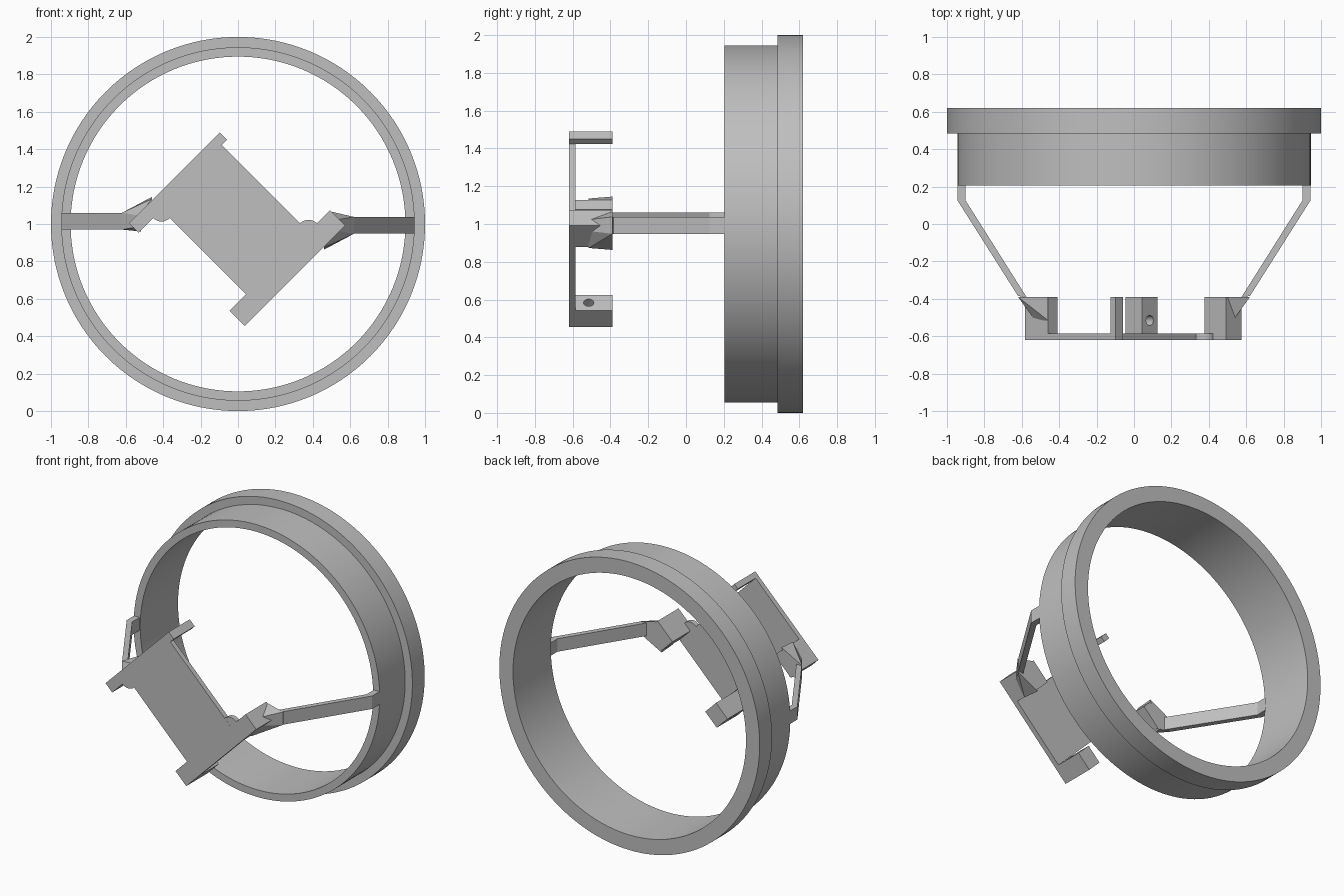
import bpy, bmesh, math
from mathutils import Matrix, Vector

if "Cube" in bpy.data.objects:
    bpy.data.objects.remove(bpy.data.objects["Cube"], do_unlink=True)

grey = bpy.data.materials.new("plain grey")
grey.use_nodes = True
colour = (0.52, 0.52, 0.52, 1)
grey.diffuse_color = colour
grey.node_tree.nodes["Principled BSDF"].inputs["Base Color"].default_value = colour

FRONT, BACK_OF_PLATE, BLOCK_END = -0.62, -0.585, -0.39
# The bracket is turned 45 degrees about the ring axis
TILT = Matrix.Translation((0, 0, 1)) @ Matrix.Rotation(math.radians(-45), 4, "Y")


def finish(name, bm, matrix=None):
    if matrix:
        bm.transform(matrix)
    bmesh.ops.recalc_face_normals(bm, faces=bm.faces)
    mesh = bpy.data.meshes.new(name)
    bm.to_mesh(mesh)
    bm.free()
    mesh.materials.append(grey)
    obj = bpy.data.objects.new(name, mesh)
    bpy.context.collection.objects.link(obj)
    return obj


def extrude(name, points, direction, matrix=None):
    bm = bmesh.new()
    face = bm.faces.new([bm.verts.new(p) for p in points])
    new = bmesh.ops.extrude_face_region(bm, geom=[face])["geom"]
    bmesh.ops.translate(bm, vec=direction, verts=[v for v in new if isinstance(v, bmesh.types.BMVert)])
    return finish(name, bm, matrix)


def block(name, a0, a1, b0, b1):
    points = [(a0, BACK_OF_PLATE, b0), (a1, BACK_OF_PLATE, b0),
              (a1, BACK_OF_PLATE, b1), (a0, BACK_OF_PLATE, b1)]
    return extrude(name, points, (0, BLOCK_END - BACK_OF_PLATE, 0), TILT)


def cylinder(name, radius, depth, matrix, segments=32):
    bm = bmesh.new()
    bmesh.ops.create_cone(bm, cap_ends=True, segments=segments, radius1=radius, radius2=radius, depth=depth)
    return finish(name, bm, matrix)


# Stepped ring, turned around the y axis
bm = bmesh.new()
profile = [(0.895, 0.205), (0.945, 0.205), (0.945, 0.485), (1, 0.485), (1, 0.62), (0.895, 0.62)]
verts = [bm.verts.new((r, y, 1)) for r, y in profile]
edges = [bm.edges.new((verts[i], verts[i - 1])) for i in range(len(verts))]
bmesh.ops.spin(bm, geom=verts + edges, cent=(0, 0, 1), axis=(0, 1, 0), angle=math.tau, steps=128)
bmesh.ops.remove_doubles(bm, verts=bm.verts, dist=0.0005)
ring = finish("stepped_ring", bm)
bpy.context.view_layer.objects.active = ring
ring.select_set(True)
bpy.ops.object.shade_smooth_by_angle(angle=math.radians(30))
ring.select_set(False)

# Mounting plate outline in tilted coordinates
outline = [(0.276, 0.415), (0.276, 0.36), (0.238, 0.36), (0.238, -0.295), (0.4, -0.295), (0.4, -0.412),
           (-0.36, -0.412), (-0.36, -0.295), (-0.235, -0.295), (-0.235, 0.343), (-0.41, 0.343), (-0.41, 0.415)]
extrude("mounting_plate", [(a, FRONT, b) for a, b in outline], (0, BACK_OF_PLATE - FRONT, 0), TILT)

# Raised blocks at the plate corners
block("top_tab", 0.238, 0.276, 0.36, 0.415)
block("right_block", -0.41, -0.235, 0.343, 0.415)
block("left_block", 0.238, 0.4, -0.412, -0.295)
screw_block = block("screw_block", -0.36, -0.235, -0.412, -0.295)

# Screw hole through the lower block
across = TILT @ Matrix.Translation((-0.3, -0.515, -0.354)) @ Matrix.Rotation(math.pi / 2, 4, "Y")
cutter = cylinder("screw_hole_cutter", 0.027, 0.3, across)
cutter.hide_render = True
cutter.hide_set(True)
hole = screw_block.modifiers.new("screw hole", "BOOLEAN")
hole.operation = "DIFFERENCE"
hole.solver = "EXACT"
hole.object = cutter

# Rounded reliefs in the inner corners
for name, a, b in (("left_corner_disc", 0.238, -0.295), ("right_corner_disc", -0.235, 0.343)):
    y = (FRONT + BACK_OF_PLATE) / 2
    place = TILT @ Matrix.Translation((a, y, b)) @ Matrix.Rotation(math.pi / 2, 4, "X")
    cylinder(name, 0.063, BACK_OF_PLATE - FRONT - 0.001, place)

# Bent arms and the wedges that join them to the blocks
arm_path = [(0.943, 0.21), (0.943, 0.125), (0.62, -0.385), (0.575, -0.39), (0.9, 0.125), (0.9, 0.21)]
for side, s, middle, inner in (("left", 1, 0.993, (0.49, 0.075)), ("right", -1, 1.015, (0.52, 0.055))):
    extrude(side + "_arm", [(s * x, y, middle - 0.045) for x, y in arm_path], (0, 0, 0.09))
    corners = [(0.62, -0.39, -0.045), (0.62, -0.39, 0.045), (inner[0], -0.39, inner[1]), (0.46, -0.39, -0.13),
               (0.53, -0.515, -0.03), (0.53, -0.515, 0.03), (0.46, -0.515, -0.12)]
    bm = bmesh.new()
    for x, y, z in corners:
        bm.verts.new(Vector((s * x, y, middle + s * z)))
    bmesh.ops.convex_hull(bm, input=bm.verts)
    finish(side + "_arm_wedge", bm)
